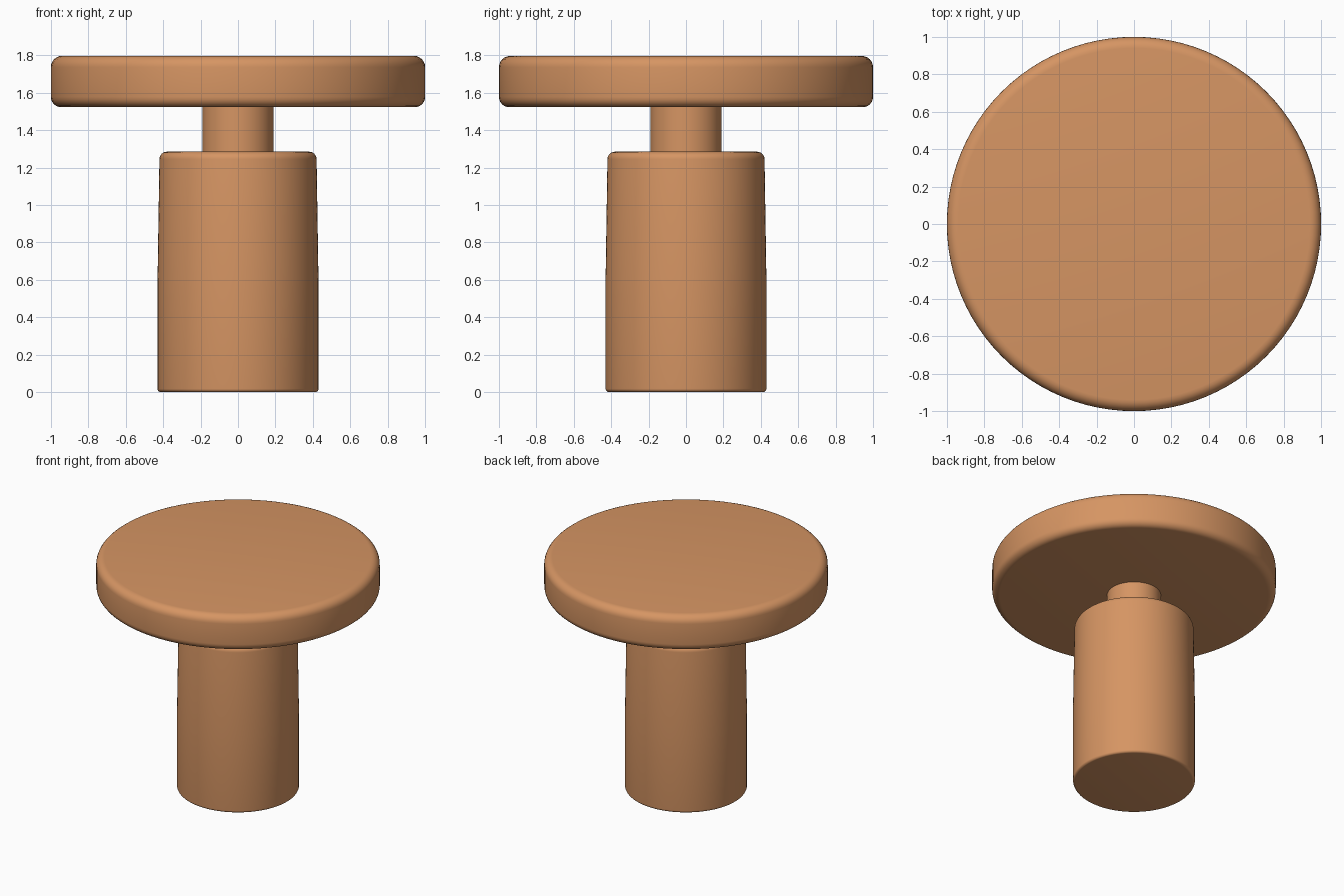
import bpy, bmesh, math

if "Cube" in bpy.data.objects:
    bpy.data.objects.remove(bpy.data.objects["Cube"])

SEGMENTS = 96

clay = bpy.data.materials.new("warm_tan")
clay.diffuse_color = (0.67, 0.30, 0.125, 1.0)
clay.use_nodes = True
clay.node_tree.nodes["Principled BSDF"].inputs["Base Color"].default_value = clay.diffuse_color


def rounded_corner(r, z, size, top, steps=6):
    """Quarter-round profile points for an outer edge at radius r, height z."""
    pts = []
    for i in range(steps + 1):
        a = math.radians(90 * i / steps)
        if top:
            pts.append((r - size + size * math.cos(a), z - size + size * math.sin(a)))
        else:
            pts.append((r - size + size * math.sin(a), z + size - size * math.cos(a)))
    return pts


def lathe(name, profile):
    """Revolve (radius, height) points around z and cap both ends."""
    bm = bmesh.new()
    rings = [[bm.verts.new((r * math.cos(2 * math.pi * k / SEGMENTS),
                            r * math.sin(2 * math.pi * k / SEGMENTS), z))
              for k in range(SEGMENTS)] for r, z in profile]
    for low, high in zip(rings, rings[1:]):
        for k in range(SEGMENTS):
            n = (k + 1) % SEGMENTS
            bm.faces.new((low[k], low[n], high[n], high[k]))
    bm.faces.new(rings[0][::-1])
    bm.faces.new(rings[-1])
    mesh = bpy.data.meshes.new(name)
    bm.to_mesh(mesh)
    bm.free()
    mesh.materials.append(clay)
    obj = bpy.data.objects.new(name, mesh)
    bpy.context.collection.objects.link(obj)
    bpy.ops.object.select_all(action='DESELECT')
    obj.select_set(True)
    bpy.context.view_layer.objects.active = obj
    bpy.ops.object.shade_smooth_by_angle(angle=math.radians(35))
    return obj


# Thick lower body, tapering very slightly upward
lathe("body", rounded_corner(0.43, 0.0, 0.018, False)
      + [(0.43, 0.6)]
      + rounded_corner(0.42, 1.285, 0.04, True))

# Narrow neck, sunk a little into the parts it joins
lathe("neck", [(0.19, 1.27), (0.19, 1.54)])

# Wide rounded disc on top
lathe("top_disc", rounded_corner(1.0, 1.523, 0.055, False)
      + rounded_corner(1.0, 1.797, 0.06, True))
